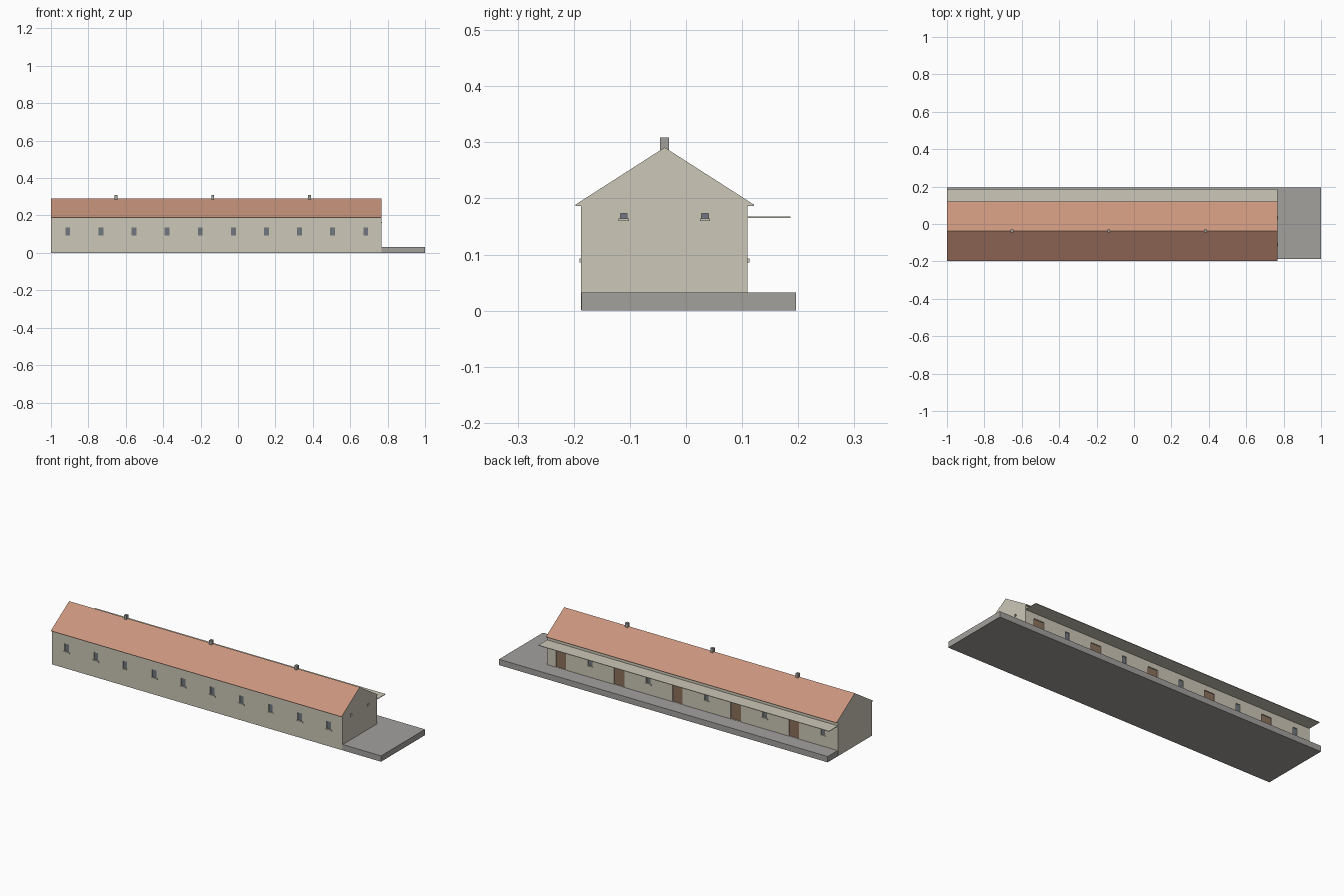
import bpy, bmesh
from mathutils import Vector

cube = bpy.data.objects.get("Cube")
if cube:
    bpy.data.objects.remove(cube, do_unlink=True)


def material(name, rgb):
    lin = [((c / 255 + 0.055) / 1.055) ** 2.4 for c in rgb] + [1.0]
    m = bpy.data.materials.new(name)
    m.use_nodes = True
    m.diffuse_color = lin
    m.node_tree.nodes["Principled BSDF"].inputs["Base Color"].default_value = lin
    return m


PLASTER = material("plaster", (204, 199, 183))
TILE = material("terracotta", (201, 148, 124))
CONCRETE = material("concrete", (163, 161, 158))
WOOD = material("brown_wood", (140, 114, 91))
GLASS = material("window_grey", (112, 119, 127))


def make(name, bm, *mats):
    bmesh.ops.recalc_face_normals(bm, faces=bm.faces)
    me = bpy.data.meshes.new(name)
    bm.to_mesh(me)
    bm.free()
    for m in mats:
        me.materials.append(m)
    ob = bpy.data.objects.new(name, me)
    bpy.context.collection.objects.link(ob)
    return ob


def add_box(bm, lo, hi):
    lo, hi = Vector(lo), Vector(hi)
    verts = bmesh.ops.create_cube(bm, size=1)["verts"]
    for v in verts:
        v.co = [(lo[i] + hi[i]) / 2 + v.co[i] * (hi[i] - lo[i]) for i in range(3)]


def boxes(name, mat, spans):
    bm = bmesh.new()
    for lo, hi in spans:
        add_box(bm, lo, hi)
    return make(name, bm, mat)


# Main dimensions
X0, X1 = -1.0, 0.767
FRONT, BACK, RIDGE = -0.187, 0.11, -0.038
FLOOR, EAVE = 0.032, 0.187
DEPTH = 0.007

# Slab and walls
boxes("ground_slab", CONCRETE, [((-0.999, -0.186, 0), (1, 0.196, FLOOR))])
walls = boxes("walls", PLASTER, [((X0, FRONT, 0.001), (X1, BACK, EAVE))])

# Roof prism: tiled slopes, plastered gables and soffit
bm = bmesh.new()
section = [(-0.197, EAVE), (0.121, EAVE), (0.121, 0.189), (RIDGE, 0.291), (-0.197, 0.189)]
end = bm.faces.new([bm.verts.new((X0, y, z)) for y, z in section])
moved = bmesh.ops.extrude_face_region(bm, geom=[end])["geom"]
for v in moved:
    if isinstance(v, bmesh.types.BMVert):
        v.co.x = X1
roof = make("roof", bm, PLASTER, TILE)
for p in roof.data.polygons:
    p.material_index = int(p.normal.z > 0.3)

# Openings: recess, filling panel and projecting sill
cuts, panes, doors, sills = [], [], [], []


def opening(side, at, half, z0, z1, fill, sill=None):
    """side gives the wall plane: axis index, coordinate and outward sign."""
    axis, plane, sign = side

    def span(a, b, w, lo, hi):
        a, b = sorted((plane + sign * a, plane + sign * b))
        if axis == 1:
            return (at - w, a, lo), (at + w, b, hi)
        return (a, at - w, lo), (b, at + w, hi)

    cuts.append(span(-DEPTH, 0.01, half, z0, z1))
    fill.append(span(-DEPTH - 0.002, -DEPTH + 0.002, half, z0, z1))
    if sill:
        w, h = sill
        sills.append(span(-0.004, 0.003, w, z0 - h, z0))


front, back, gable = (1, FRONT, -1), (1, BACK, 1), (0, X1, 1)
for i in range(10):
    x = -0.91 + i * 0.177
    opening(front, x, 0.013, 0.093, 0.136, panes, (0.019, 0.007))
    if i % 2:
        opening(back, x, 0.031, FLOOR + 0.001, 0.136, doors)
    else:
        opening(back, x, 0.013, 0.093, 0.136, panes, (0.019, 0.007))
for y in (-0.111, 0.034):
    opening(gable, y, 0.006, 0.164, 0.173, panes, (0.009, 0.004))

cutter = boxes("opening_cutter", PLASTER, cuts)
cutter.hide_render = True
cutter.display_type = 'WIRE'
mod = walls.modifiers.new("openings", 'BOOLEAN')
mod.operation = 'DIFFERENCE'
mod.solver = 'EXACT'
mod.object = cutter

# Apply the cut and drop the helper
bpy.context.view_layer.update()
cut = bpy.data.meshes.new_from_object(walls.evaluated_get(bpy.context.evaluated_depsgraph_get()))
walls.modifiers.clear()
walls.data = cut
bpy.data.objects.remove(cutter, do_unlink=True)

boxes("window_panes", GLASS, panes)
boxes("doors", WOOD, doors)
boxes("window_sills", PLASTER, sills)

# Flat canopy along the back
boxes("back_canopy", PLASTER, [((X0, BACK - 0.002, 0.165), (X1, 0.186, 0.168))])

# Chimneys on the ridge
boxes("chimneys", CONCRETE,
      [((x - 0.008, RIDGE - 0.008, 0.27), (x + 0.008, RIDGE + 0.008, 0.309))
       for x in (-0.653, -0.135, 0.383)])
